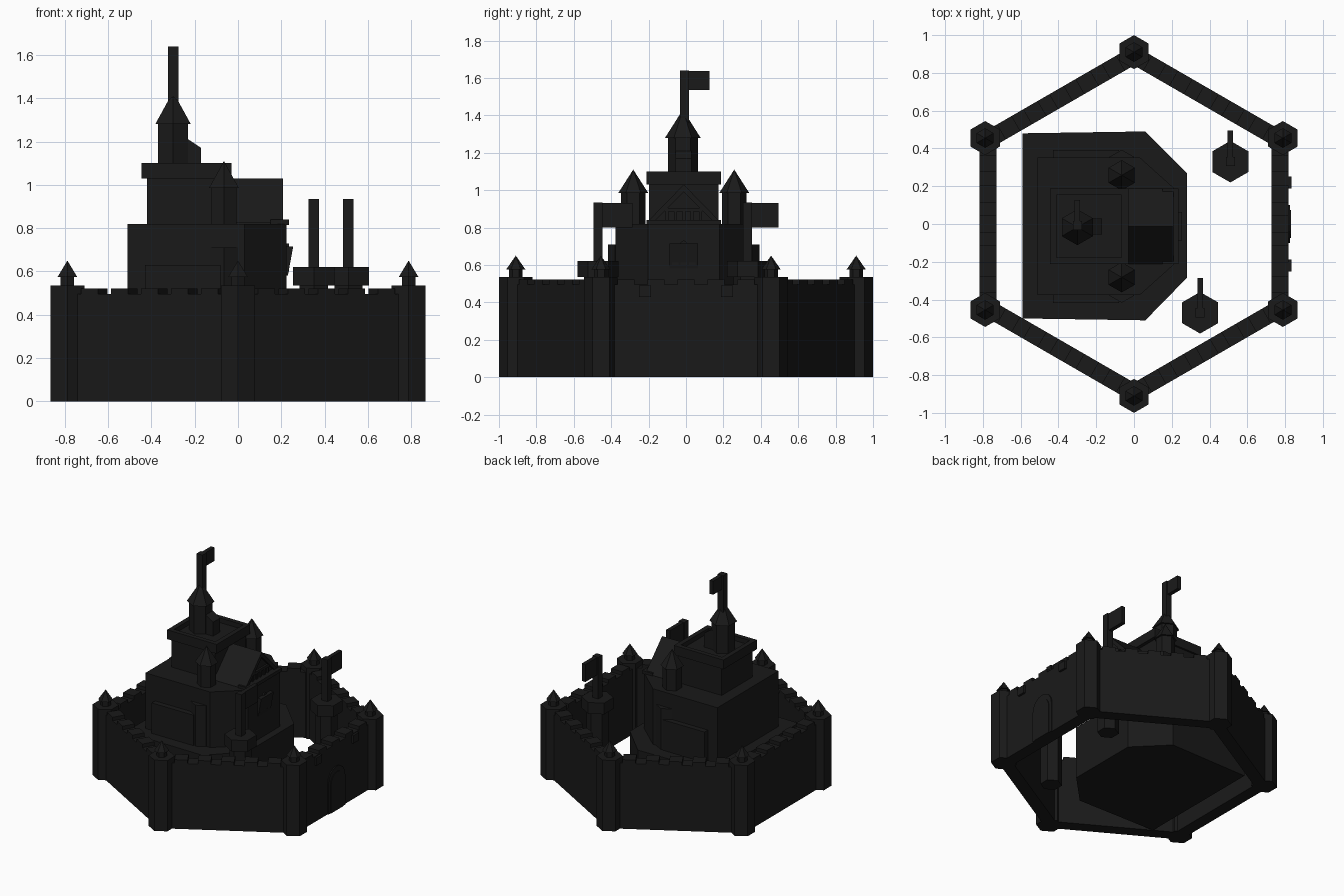
import bpy, bmesh
from math import pi, sin, cos, atan2
from mathutils import Vector, Matrix

if "Cube" in bpy.data.objects:
    bpy.data.objects.remove(bpy.data.objects["Cube"])

mat = bpy.data.materials.new("dark_stone")
mat.diffuse_color = (0.01, 0.01, 0.01, 1)
mat.use_nodes = True
mat.node_tree.nodes["Principled BSDF"].inputs["Base Color"].default_value = mat.diffuse_color


def finish(name, bm):
    bmesh.ops.recalc_face_normals(bm, faces=bm.faces)
    me = bpy.data.meshes.new(name)
    bm.to_mesh(me)
    bm.free()
    ob = bpy.data.objects.new(name, me)
    me.materials.append(mat)
    bpy.context.collection.objects.link(ob)
    return ob


def box(name, lo, hi):
    bm = bmesh.new()
    lo, hi = Vector(lo), Vector(hi)
    bmesh.ops.create_cube(bm, size=1, matrix=Matrix.Translation((lo + hi) / 2)
                          @ Matrix.Diagonal((*(hi - lo), 1)))
    return finish(name, bm)


def extrude(name, pts, vec):
    bm = bmesh.new()
    f = bm.faces.new([bm.verts.new(p) for p in pts])
    new = bmesh.ops.extrude_face_region(bm, geom=[f], use_keep_orig=True)["geom"]
    bmesh.ops.translate(bm, vec=vec, verts=[v for v in new if isinstance(v, bmesh.types.BMVert)])
    return finish(name, bm)


def slab(name, xy, z0, z1):
    return extrude(name, [(x, y, z0) for x, y in xy], (0, 0, z1 - z0))


def hexa(name, x, y, z0, z1, r, r2=None):
    bm = bmesh.new()
    bmesh.ops.create_cone(bm, cap_ends=True, segments=6, radius1=r,
                          radius2=r if r2 is None else r2, depth=z1 - z0,
                          matrix=Matrix.Translation((x, y, (z0 + z1) / 2)) @ Matrix.Rotation(pi / 6, 4, 'Z'))
    # keep a corner pointing along y
    v = max(bm.verts, key=lambda v: v.co.z * -10 + v.co.y).co
    if abs(v.x - x) > 0.3 * r:
        bmesh.ops.rotate(bm, cent=(x, y, 0), matrix=Matrix.Rotation(pi / 6, 3, 'Z'), verts=bm.verts)
    return finish(name, bm)


def flag(x, y, z0, z1, length, drop):
    box("flag_pole", (x - .024, y - .024, z0), (x + .024, y + .024, z1))
    box("flag", (x - .015, y, z1 - drop), (x + .015, y + length, z1 - .003))


# outer hexagonal wall with corner towers
R = 0.91
corners = [Vector((R * cos(a), R * sin(a), 0)) for a in [pi / 6 + i * pi / 3 for i in range(6)]]
for i, p in enumerate(corners):
    q = corners[(i + 1) % 6]
    hexa("corner_tower", p.x, p.y, 0, .535, .09)
    hexa("corner_turret", p.x, p.y, .535, .58, .036)
    hexa("corner_roof", p.x, p.y, .575, .65, .052, 0)
    d = (q - p).normalized()
    n = Vector((d.y, -d.x, 0))
    mid = (p + q) / 2 - n * .015

    def strip(name, c, half_len, half_w, z0, z1):
        slab(name, [(c + d * s * half_len + n * t * half_w)[:2]
                    for s, t in ((-1, -1), (1, -1), (1, 1), (-1, 1))], z0, z1)
    strip("wall", mid, .44, .046, 0, .495)
    for k in range(5):
        strip("merlon", mid + d * (k - 2) * .16, .045, .046, .49, .522)

# gate in the right wall: arched frame, door and corbels
def arch(w, h, x, y=0, z=0, n=8):
    return [(x, y - w, z), (x, y + w, z)] + [
        (x, y + w * cos(pi * k / n), z + h - w + w * sin(pi * k / n)) for k in range(n + 1)]

extrude("gate_frame", arch(.10, .33, .80), (.027, 0, 0))
extrude("gate_door", arch(.075, .29, .80), (.031, 0, 0))
for y in (-.22, .22):
    box("gate_corbel", (.80, y - .032, .43), (.835, y + .032, .49))

# flag towers in the courtyard
for x, y, length, drop in ((.51, .33, .165, .135), (.35, -.47, .185, .135)):
    hexa("flag_tower_shaft", x, y, 0, .54, .075)
    hexa("flag_tower_top", x, y, .535, .62, .11)
    flag(x, y, .61, .935, length, drop)

# keep plinth and main body
C = -.012
slab("keep_plinth", [(-.59, -.50), (.06, -.51), (.28, -.285), (.28, .27), (.06, .49), (-.59, .48)], 0, .40)
slab("keep_body", [(-.51, C - .365), (.03, C - .365), (.225, C - .19), (.225, C + .19),
                   (.03, C + .365), (-.51, C + .365)], .39, .82)
for s in (-1, 1):
    ya, yb = sorted((C + s * .34, C + s * .405))
    box("side_annex", (-.43, ya, .39), (-.08, yb, .63))
    hexa("side_buttress", -.065, C + s * .33, .39, .71, .075)
    # side turrets
    y = C + s * .27
    hexa("side_turret", -.065, y, .70, .99, .066)
    hexa("side_turret_roof", -.065, y, .985, 1.11, .08, 0)

# gabled front hall
extrude("hall_gable", [(-.1, C - .19, .81), (-.1, C + .19, .81), (-.1, C, 1.0)], (.29, 0, 0))
for s in (-1, 1):
    extrude("hall_roof", [(-.08, C + s * .2, .825), (-.08, C, 1.03), (-.08, C, .99),
                          (-.08, C + s * .165, .825)], (.288, 0, 0))
box("gable_beam", (.18, C - .10, .885), (.205, C + .10, .905))
for k in range(-2, 3):
    box("gable_post", (.18, C + k * .045 - .008, .83), (.2, C + k * .045 + .008, .89))
box("hall_ledge", (.15, C - .2, .815), (.235, C + .2, .84))

# arched windows and leaning sill panel on the hall
for k in (-1, 0, 1):
    extrude("hall_window", arch(.018, .11 + (k == 0) * .02, .22, C + k * .045, .6), (.016, 0, 0))
extrude("window_bay", [(.21, C - .075, .58), (.23, C - .075, .58), (.255, C - .075, .715),
                       (.21, C - .075, .715)], (0, .15, 0))

# upper keep with parapet
box("upper_keep", (-.42, C - .185, .80), (-.055, C + .185, 1.05))
box("parapet_floor", (-.445, C - .2, 1.03), (-.03, C + .2, 1.065))
for s in (-1, 1):
    ya, yb = sorted((C + s * .165, C + s * .2))
    box("parapet_side", (-.445, ya, 1.06), (-.03, yb, 1.10))
for x in (-.445, -.065):
    box("parapet_end", (x, C - .17, 1.06), (x + .035, C + .17, 1.10))

# top turret with stair hood, roof and flag
hexa("top_turret", -.30, -.017, 1.05, 1.29, .08)
hexa("top_roof", -.30, -.017, 1.28, 1.43, .095, 0)
extrude("stair_hood", [(-.3, -.055, 1.06), (-.17, -.055, 1.06), (-.17, -.055, 1.17),
                       (-.23, -.055, 1.21), (-.3, -.055, 1.21)], (0, .085, 0))
flag(-.30, -.007, 1.36, 1.64, .133, .105)
